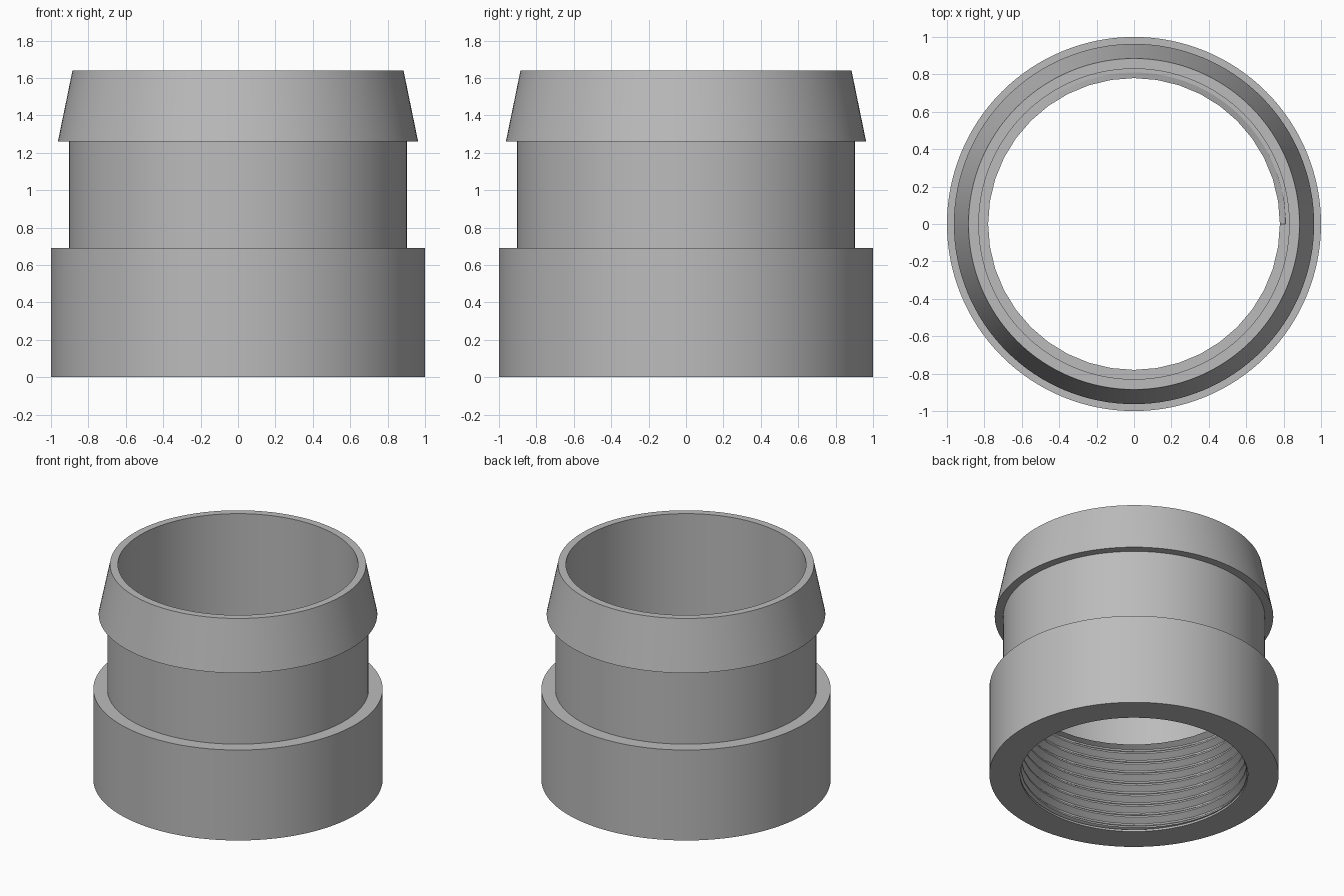
import bpy, bmesh, math

cube = bpy.data.objects.get("Cube")
if cube:
    bpy.data.objects.remove(cube, do_unlink=True)

# Single plain grey
grey = bpy.data.materials.new("grey")
grey.use_nodes = True
colour = (0.5, 0.5, 0.5, 1)
grey.diffuse_color = colour
grey.node_tree.nodes["Principled BSDF"].inputs["Base Color"].default_value = colour


def finish(name, bm, angle):
    bmesh.ops.dissolve_degenerate(bm, dist=1e-5, edges=bm.edges)
    mesh = bpy.data.meshes.new(name)
    bm.to_mesh(mesh)
    bm.free()
    mesh.materials.append(grey)
    obj = bpy.data.objects.new(name, mesh)
    bpy.context.collection.objects.link(obj)
    bpy.ops.object.select_all(action='DESELECT')
    obj.select_set(True)
    bpy.context.view_layer.objects.active = obj
    bpy.ops.object.shade_smooth_by_angle(angle=math.radians(angle))
    return obj


def polar(radius, angle, z):
    return (radius * math.cos(angle), radius * math.sin(angle), z)


THREAD_BOTTOM, THREAD_TOP = 0.015, 0.69
CREST, ROOT, BORE = 0.78, 0.822, 0.83


# Fitting body: base collar, neck, tapered barb, rim, bore and thread seat
def build_body(segments=128):
    profile = [(ROOT + 0.004, THREAD_BOTTOM), (0.787, THREAD_BOTTOM), (0.787, 0),
               (1, 0), (1, 0.69), (0.904, 0.69), (0.904, 1.26), (0.963, 1.26),
               (0.885, 1.64), (BORE, 1.64), (BORE, THREAD_TOP), (0.81, THREAD_TOP)]
    bm = bmesh.new()
    rings = [[bm.verts.new(polar(r, math.tau * i / segments, z)) for i in range(segments)]
             for r, z in profile]
    for low, high in zip(rings, rings[1:]):
        for i in range(segments):
            j = (i + 1) % segments
            bm.faces.new((low[i], low[j], high[j], high[i]))
    return finish("fitting_body", bm, 30)


# Internal thread: a V-shaped profile swept along a helix, trimmed flat at both ends
def build_thread(turns=8, steps=40):
    pitch = (THREAD_TOP - THREAD_BOTTOM) / turns
    tooth = [(ROOT, 0), (ROOT, 0.14), (CREST, 0.5), (CREST, 0.64), (ROOT, 1)]
    bm = bmesh.new()
    sections = []
    for i in range((turns + 1) * steps + 1):
        section = []
        for r, f in tooth:
            z = THREAD_BOTTOM + pitch * (i / steps - 1 + f)
            z = min(max(z, THREAD_BOTTOM), THREAD_TOP)
            section.append(bm.verts.new(polar(r, math.tau * i / steps, z)))
        sections.append(section)
    for a, b in zip(sections, sections[1:]):
        for k in range(len(tooth) - 1):
            bm.faces.new((a[k], a[k + 1], b[k + 1], b[k]))
    bmesh.ops.remove_doubles(bm, verts=bm.verts, dist=1e-5)
    return finish("internal_thread", bm, 30)


build_body()
build_thread()
